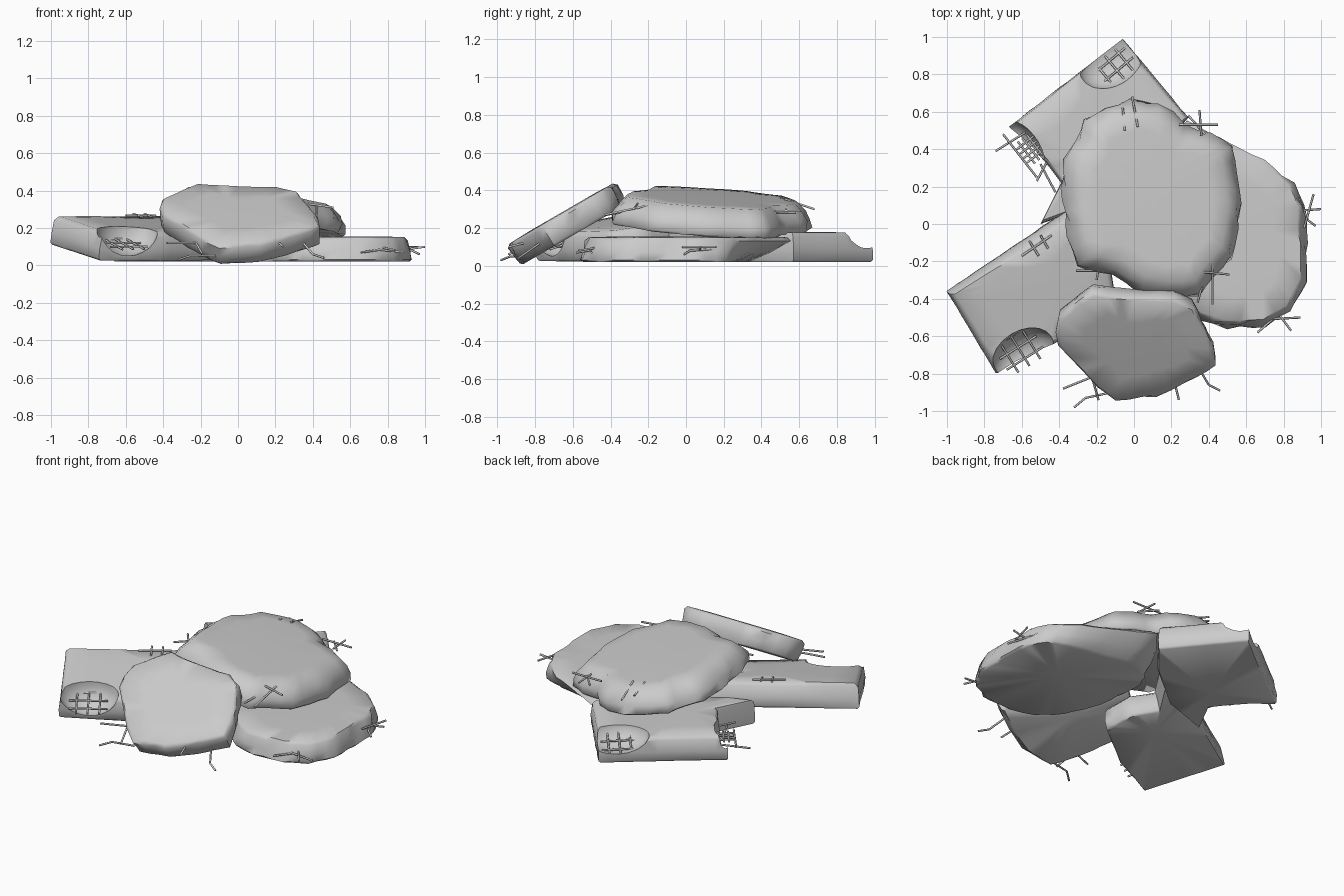
import bpy, bmesh, math, random
from mathutils import Vector, Matrix

if "Cube" in bpy.data.objects:
    bpy.data.objects.remove(bpy.data.objects["Cube"])

random.seed(4)


def slab(name, outline, plane, thick, rough, edge=0.025, taper=0.02, step=0.07):
    """Broken slab: outline lies on the top plane z = c + ax*x + ay*y."""
    c, ax, ay = plane
    normal = Vector((-ax, -ay, 1)).normalized()
    cx = sum(p[0] for p in outline) / len(outline)
    cy = sum(p[1] for p in outline) / len(outline)
    centre = Vector((cx, cy, c + ax * cx + ay * cy))
    base = []
    for i, p in enumerate(outline):
        a, b = Vector(p), Vector(outline[(i + 1) % len(outline)])
        n = max(1, round((b - a).length / step))
        for k in range(n):
            q = a.lerp(b, k / n)
            base.append(Vector((q.x, q.y, c + ax * q.x + ay * q.y)))
    bm = bmesh.new()

    def ring(inset, depth, jitter):
        verts = []
        for p in base:
            d = (p - centre).normalized()
            r = random.uniform(-jitter, jitter * 0.6)
            verts.append(bm.verts.new(p + d * (r - inset) - normal * depth))
        return verts

    rings = [ring(0.16, 0, 0.01), ring(edge, 0.004, rough * 0.5),
             ring(edge * 0.3, 0.01 + edge * 0.5, rough),
             ring(taper * 0.5, thick * 0.6, rough), ring(taper, thick - 0.012, rough),
             ring(taper + 0.012, thick, rough * 0.5)]
    n = len(base)
    for r0, r1 in zip(rings, rings[1:]):
        for i in range(n):
            j = (i + 1) % n
            bm.faces.new((r0[i], r0[j], r1[j], r1[i]))
    for r, depth in ((rings[0], 0), (rings[-1], thick)):
        v = bm.verts.new(centre - normal * depth)
        for i in range(n):
            bm.faces.new((r[i], r[(i + 1) % n], v))
    bmesh.ops.recalc_face_normals(bm, faces=bm.faces)
    me = bpy.data.meshes.new(name)
    bm.to_mesh(me)
    bm.free()
    ob = bpy.data.objects.new(name, me)
    bpy.context.collection.objects.link(ob)
    return ob


def chip(ob, loc, radii, angle):
    """Scoop a broken hollow out of a slab."""
    bpy.ops.mesh.primitive_ico_sphere_add(subdivisions=3, radius=1, location=loc,
                                          rotation=(0, 0, math.radians(angle)))
    cut = bpy.context.object
    cut.scale = radii
    cut.hide_render = True
    mod = ob.modifiers.new("chip", 'BOOLEAN')
    mod.object, mod.operation, mod.solver = cut, 'DIFFERENCE', 'EXACT'
    bpy.context.view_layer.objects.active = ob
    bpy.ops.object.modifier_apply(modifier=mod.name)
    bpy.data.objects.remove(cut)


def smooth(ob):
    bpy.ops.object.select_all(action='DESELECT')
    ob.select_set(True)
    bpy.context.view_layer.objects.active = ob
    bpy.ops.object.shade_smooth_by_angle(angle=math.radians(50))


def rebar(name, bars):
    """Thin reinforcing bars as one curve object."""
    cu = bpy.data.curves.new(name, 'CURVE')
    cu.dimensions = '3D'
    cu.bevel_depth = 0.006
    cu.bevel_resolution = 1
    cu.use_fill_caps = True
    for pts in bars:
        sp = cu.splines.new('POLY')
        sp.points.add(len(pts) - 1)
        for q, p in zip(sp.points, pts):
            q.co = (*p, 1)
    ob = bpy.data.objects.new(name, cu)
    bpy.context.collection.objects.link(ob)


def grid(centre, size, count, angle, tilt=(0, 0)):
    """Crossed bar mesh, returned as polylines."""
    rot = Matrix.Rotation(math.radians(angle), 2)
    bars = []
    for swap in (False, True):
        for k in range(count):
            t = (k / (count - 1) - 0.5) * 0.6 * size
            line = []
            for e in (-size / 2, size / 2):
                v = rot @ Vector((t, e) if swap else (e, t))
                line.append((centre[0] + v.x, centre[1] + v.y,
                             centre[2] + tilt[0] * v.x + tilt[1] * v.y))
            bars.append(line)
    return bars


# Slabs
top = slab("top_slab", [(-.36, .2), (-.35, .35), (-.28, .45), (-.24, .56), (-.13, .62), (0, .665),
    (.14, .64), (.22, .6), (.28, .53), (.42, .49), (.53, .42), (.56, .27), (.58, .12), (.56, -.02),
    (.53, -.17), (.43, -.27), (.36, -.37), (.2, -.38), (.05, -.35), (-.1, -.26), (-.28, -.21),
    (-.33, -.05)], (.387, -.13, -.07), .15, .012, edge=.075, taper=-.01)
right = slab("right_slab", [(.28, .56), (.52, .43), (.7, .35), (.85, .22), (.9, .1), (.91, -.1),
    (.91, -.3), (.83, -.46), (.7, -.53), (.5, -.545), (.35, -.5), (.22, -.38), (.13, -.15),
    (.1, .15), (.16, .4)], (.155, 0, 0), .135, .014, taper=-.015)
# undercut break at the back of the right slab
for v in right.data.vertices:
    if v.co.z < .09 and v.co.y > .2:
        v.co.y = .2 + (v.co.y - .2) * (.2 + v.co.z * 7)
front = slab("front_slab", [(-.43, -.59), (-.41, -.51), (-.3, -.42), (-.23, -.37), (0, -.39),
    (.22, -.4), (.33, -.45), (.38, -.56), (.43, -.67), (.45, -.77), (.28, -.87), (.12, -.94),
    (-.1, -.96), (-.2, -.89), (-.3, -.79), (-.41, -.66)], (.665, 0, .58), .135, .008)
left = slab("left_slab", [(-.99, -.38), (-.73, -.81), (-.4, -.64), (-.09, -.4), (-.12, -.22),
    (-.25, -.1), (-.1, .14), (-.25, .12)], (.235, -.09, .145), .16, .003, edge=.035, taper=0)
# left slab sits on the ground at its low edge
for v in left.data.vertices:
    v.co.z = max(v.co.z, .02)
back = slab("back_slab", [(-.06, .99), (.29, .57), (.13, .37), (-.2, .1), (-.5, 0), (-.43, .14),
    (-.39, .22), (-.45, .3), (-.55, .42), (-.67, .52)], (.18, 0, 0), .16, .003, taper=0)

# Broken hollows
chip(left, (-.59, -.7, .2), (.18, .13, .15), 32)
chip(back, (-.12, .89, .2), (.2, .15, .13), 38)
chip(back, (-.58, .42, .15), (.15, .07, .11), -55)
for ob in (top, right, front, left, back):
    smooth(ob)

# Reinforcing bars
rebar("front_rebar", [
    [(-.38, -.88, .12), (-.18, -.8, .12)], [(-.32, -.98, .03), (-.26, -.93, .05), (-.12, -.9, .05)],
    [(-.23, -.8, .13), (-.19, -.94, .06)], [(.21, -.82, .13), (.24, -.94, .1)],
    [(.34, -.76, .13), (.4, -.86, .06), (.46, -.89, .04)]])
rebar("right_rebar", [
    [(.87, .16, .09), (.93, .02, .08), (.97, -.01, .06)], [(.86, .07, .08), (1, .08, .1)],
    [(.91, -.02, .1), (.96, .16, .1)], [(.66, -.58, .07), (.8, -.46, .09)],
    [(.75, -.45, .1), (.84, -.57, .08)], [(.7, -.51, .09), (.89, -.5, .07)]])
rebar("top_rebar", [
    [(.24, .53, .3), (.45, .53, .3)], [(.29, .58, .28), (.38, .48, .28)],
    [(.35, .61, .29), (.36, .47, .29)], [(-.06, .62, .32), (-.05, .5, .36)],
    [(-.01, .68, .3), (.02, .52, .355)], [(.3, -.25, .34), (.51, -.27, .31)],
    [(.34, -.42, .27), (.4, -.2, .31)], [(.42, -.43, .27), (.42, -.2, .32)],
    [(-.31, -.25, .32), (-.1, -.25, .3)], [(-.2, -.3, .31), (-.18, -.18, .31)]])
rebar("left_rebar", grid((-.62, -.66, .12), .23, 3, 32, (-.15, .25)) + [
    [(-.6, -.17, .268), (-.44, -.06, .268)], [(-.56, -.09, .275), (-.51, -.17, .26)],
    [(-.5, -.06, .275), (-.46, -.13, .26)]])
rebar("back_rebar", grid((-.09, .82, .11), .22, 3, 40, (.25, -.32)) + grid((-.54, .41, .1), .15, 4, -52) + [
    [(-.74, .39, .07), (-.58, .49, .09)], [(-.7, .48, .1), (-.52, .25, .08)],
    [(-.52, .23, .12), (-.45, .36, .12)], [(-.5, .32, .07), (-.42, .17, .06)]])
